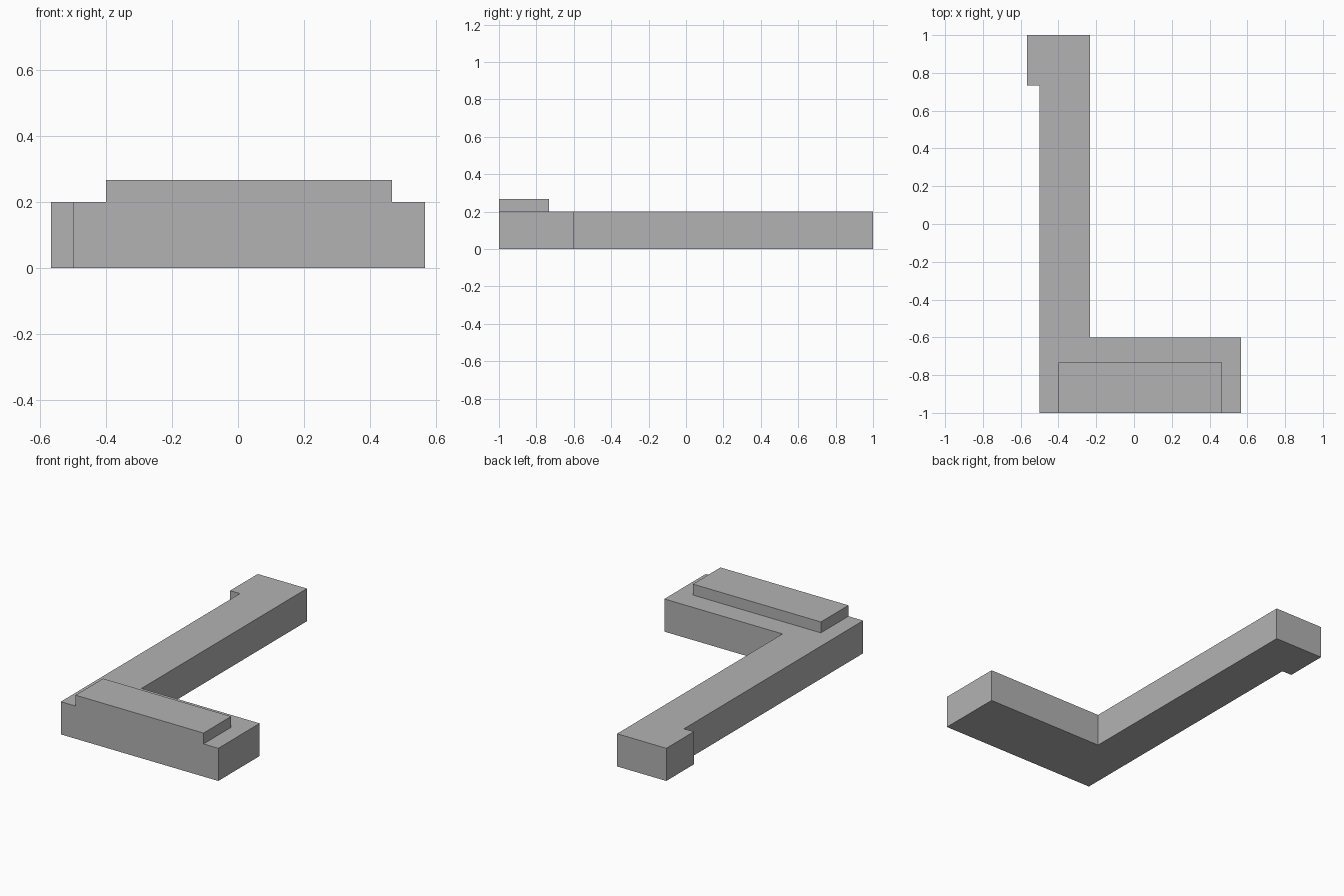
import bpy
import bmesh

UNIT = 1 / 15  # the model sits on a regular module

cube = bpy.data.objects.get("Cube")
if cube:
    bpy.data.objects.remove(cube, do_unlink=True)

grey = bpy.data.materials.new("plain_grey")
grey.use_nodes = True
colour = (0.448, 0.448, 0.448, 1)
grey.diffuse_color = colour
grey.node_tree.nodes["Principled BSDF"].inputs["Base Color"].default_value = colour


def extrude_outline(name, outline, bottom, top):
    """Raise a flat plan outline into a solid block."""
    bm = bmesh.new()
    base = bm.faces.new([bm.verts.new((x * UNIT, y * UNIT, bottom * UNIT)) for x, y in outline])
    raised = bmesh.ops.extrude_face_region(bm, geom=[base], use_keep_orig=True)
    verts = [v for v in raised["geom"] if isinstance(v, bmesh.types.BMVert)]
    bmesh.ops.translate(bm, verts=verts, vec=(0, 0, (top - bottom) * UNIT))
    bmesh.ops.recalc_face_normals(bm, faces=bm.faces)
    mesh = bpy.data.meshes.new(name)
    bm.to_mesh(mesh)
    bm.free()
    mesh.materials.append(grey)
    obj = bpy.data.objects.new(name, mesh)
    bpy.context.collection.objects.link(obj)
    return obj


# L-shaped body: long arm, front leg and small hook at the back end
extrude_outline("angled_body", [
    (-7.5, -15), (8.5, -15), (8.5, -9), (-3.5, -9),
    (-3.5, 15), (-8.5, 15), (-8.5, 11), (-7.5, 11),
], 0, 3)

# Raised pad flush with the front of the short leg
extrude_outline("raised_pad", [(-6, -15), (7, -15), (7, -11), (-6, -11)], 3, 4)
